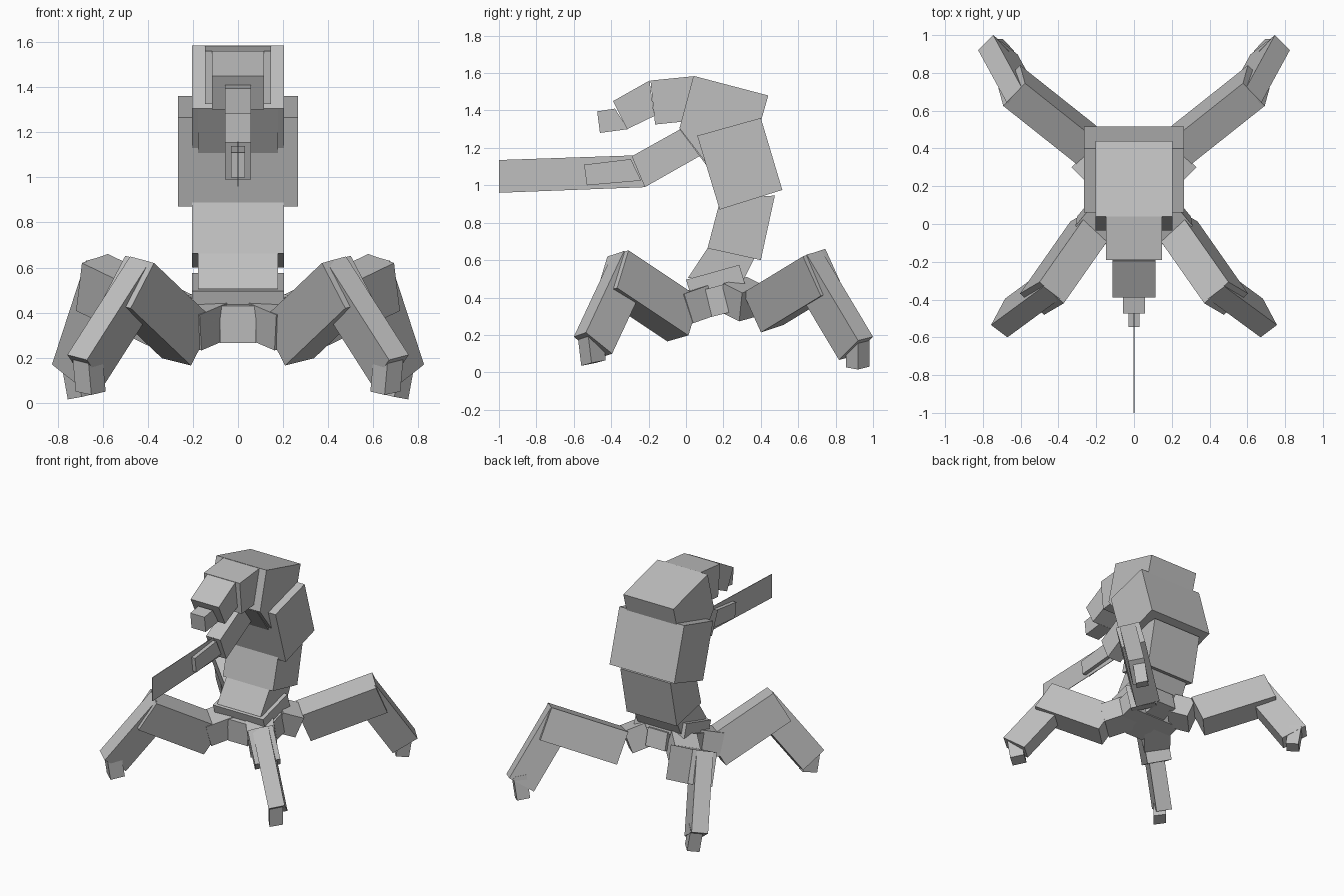
import bpy
import bmesh
from mathutils import Vector, Matrix

if "Cube" in bpy.data.objects:
    bpy.data.objects.remove(bpy.data.objects["Cube"], do_unlink=True)

grey = bpy.data.materials.new("plain_grey")
GREY = (0.52, 0.52, 0.52, 1)
grey.diffuse_color = GREY
grey.use_nodes = True
grey.node_tree.nodes["Principled BSDF"].inputs["Base Color"].default_value = GREY


def finish(name, bm):
    """Turn a bmesh into a flat-shaded grey object."""
    bmesh.ops.recalc_face_normals(bm, faces=bm.faces)
    mesh = bpy.data.meshes.new(name)
    bm.to_mesh(mesh)
    bm.free()
    mesh.materials.append(grey)
    obj = bpy.data.objects.new(name, mesh)
    bpy.context.collection.objects.link(obj)


def slab(name, half_width, outline):
    """Extrude a side outline of (y, z) points across the body."""
    bm = bmesh.new()
    face = bm.faces.new([bm.verts.new((-half_width, y, z)) for y, z in outline])
    new = bmesh.ops.extrude_face_region(bm, geom=[face])["geom"]
    verts = [v for v in new if isinstance(v, bmesh.types.BMVert)]
    bmesh.ops.translate(bm, verts=verts, vec=(2 * half_width, 0, 0))
    finish(name, bm)


def limb(name, corner, along, across, depth, side):
    """Box from an upper corner, its length and width vectors and a depth."""
    along, across = Vector(along), Vector(across)
    inward = -along.cross(across).normalized() * depth
    frame = Matrix((along, across, inward)).transposed().to_4x4()
    frame.translation = Vector(corner) + (along + across + inward) / 2
    bm = bmesh.new()
    bmesh.ops.create_cube(bm, size=1, matrix=Matrix.Diagonal((side, 1, 1, 1)) @ frame)
    finish(name, bm)


# Body, from the pelvis up
slab("hub", 0.08, [(0, .265), (.36, .365), (.33, .49), (-.01, .43)])
slab("hub_sides", 0.22, [(.13, .295), (.23, .32), (.2, .47), (.09, .44)])
slab("pelvis", 0.205, [(0, .495), (.285, .575), (.315, .475), (.03, .40)])
slab("waist", 0.177, [(.115, .663), (.01, .505), (.31, .50), (.37, .62)])
slab("abdomen", 0.205, [(.115, .663), (.185, .93), (.475, .945), (.40, .60)])
slab("torso", 0.265, [(.06, 1.265), (.40, 1.36), (.515, .975), (.18, .87)])
slab("chest", 0.177, [(-.035, 1.30), (.11, 1.105), (.3, 1.1), (.3, 1.3)])

# Head and snout
slab("head", 0.205, [(.04, 1.585), (.44, 1.48), (.40, 1.34), (.1, 1.13), (-.035, 1.305)])
slab("face", 0.147, [(-.19, 1.56), (.04, 1.583), (-.02, 1.34), (-.165, 1.325)])
slab("snout", 0.115, [(-.39, 1.45), (-.195, 1.56), (-.17, 1.37), (-.315, 1.30)])
slab("snout_tip", 0.058, [(-.475, 1.395), (-.38, 1.41), (-.31, 1.30), (-.46, 1.28)])

# Central arm and its blade
slab("arm", 0.058, [(-.29, 1.155), (-.03, 1.30), (.08, 1.16), (-.22, .99)])
slab("blade_mount", 0.03, [(-.545, 1.11), (-.295, 1.14), (-.24, 1.025), (-.53, 1.0)])
slab("blade", 0.002, [(-1, 1.135), (-.27, 1.16), (-.22, .99), (-1, .96)])

# Four jointed legs: corner, length vector, width vector, depth
LEG_PARTS = {
    "front_hip": ((.03, .04, .45), (.14, -.17, -.06), (.14, .12, .03), .165),
    "front_thigh": ((.372, -.42, .62), (-.267, .381, -.254), (-.128, -.113, -.032), .234),
    "front_shin": ((.392, -.396, .626), (.278, -.204, -.436), (.087, .065, .023), .195),
    "front_foot": ((.665, -.58, .2), (-.015, .02, -.165), (.07, .055, .015), .1),
    "back_hip": ((.23, .2, .475), (.1, .1, -.05), (-.12, .125, .035), .165),
    "back_thigh": ((.692, .625, .62), (-.403, -.32, -.195), (.115, -.12, -.04), .234),
    "back_shin": ((.675, .645, .63), (.15, .275, -.46), (-.079, .08, .02), .195),
    "back_foot": ((.785, .92, .18), (-.03, 0, -.165), (-.06, .06, .015), .09),
}
for side, label in ((1, "left"), (-1, "right")):
    for part, (corner, along, across, depth) in LEG_PARTS.items():
        if part.endswith("thigh"):
            # The thigh is measured from the knee, so its width is flipped back
            across = -Vector(across)
            depth = -depth
        limb(f"{label}_{part}", corner, along, across, depth, side)
